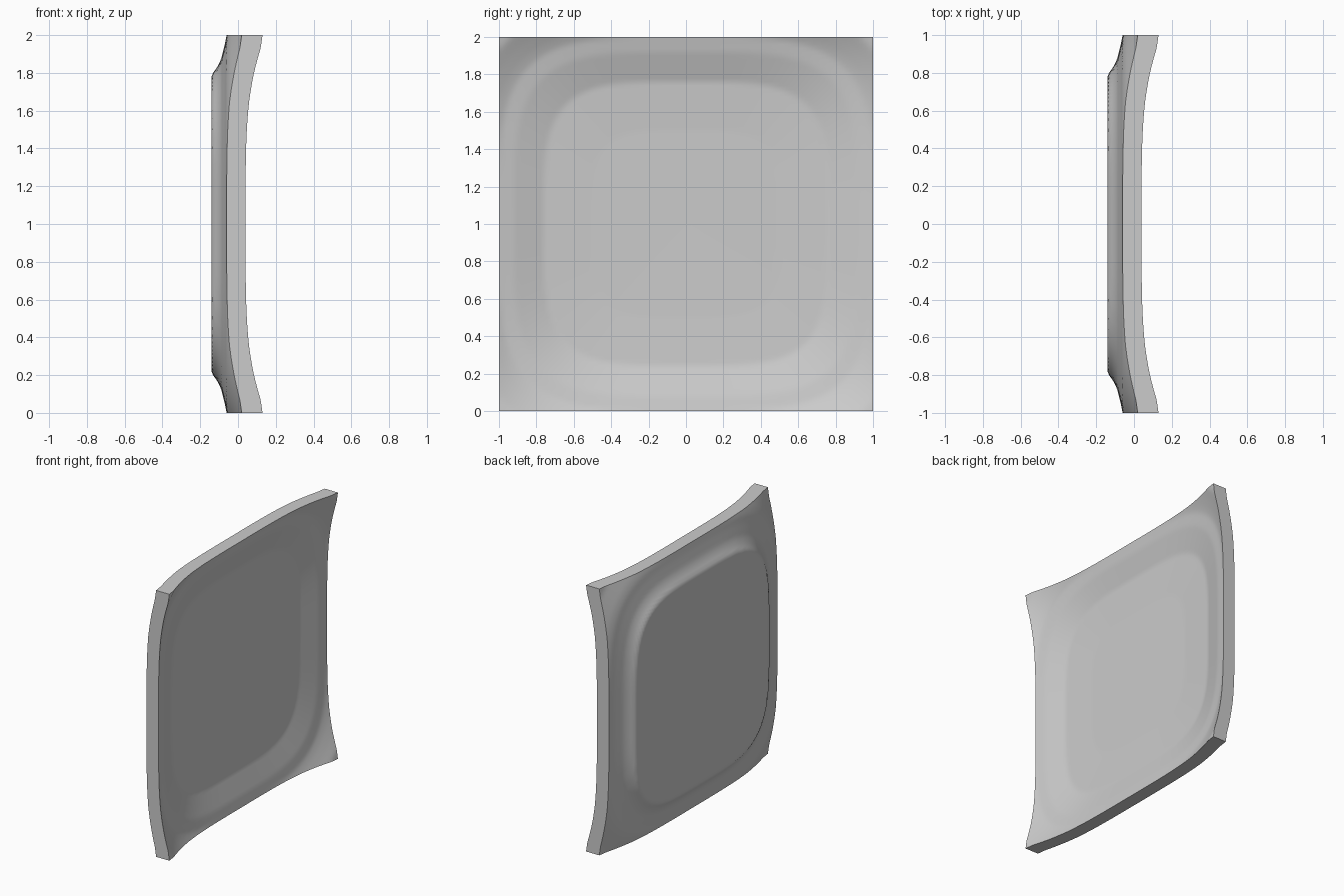
import bpy
import bmesh
import math

cube = bpy.data.objects.get("Cube")
if cube:
    bpy.data.objects.remove(cube, do_unlink=True)

# Depth profiles: (rounded-square distance from the centre, x depth)
BACK = [(0, -0.14), (0.79, -0.14), (0.83, -0.11), (0.87, -0.09), (0.95, -0.07),
        (1, -0.06), (1.04, -0.045), (1.09, -0.02), (1.15, 0.01), (1.19, 0.02)]
DISH = [(0, -0.04), (0.5, -0.038), (0.76, -0.025), (0.84, 0), (0.92, 0.025),
        (1, 0.04), (1.04, 0.058), (1.09, 0.085), (1.15, 0.12), (1.19, 0.13)]


def depth(profile, d):
    """Linear interpolation along a profile."""
    for (d0, x0), (d1, x1) in zip(profile, profile[1:]):
        if d <= d1:
            return x0 + (x1 - x0) * (d - d0) / (d1 - d0)
    return profile[-1][1]


def rounded_distance(y, z):
    return (y ** 4 + z ** 4) ** 0.25


# Panel: a fine box-like sheet whose two faces follow the profiles
bm = bmesh.new()
bmesh.ops.create_grid(bm, x_segments=100, y_segments=100, size=1)
back = list(bm.verts)
extruded = bmesh.ops.extrude_face_region(bm, geom=bm.faces[:], use_keep_orig=True)
front = [g for g in extruded["geom"] if isinstance(g, bmesh.types.BMVert)]
for verts, profile in ((back, BACK), (front, DISH)):
    for v in verts:
        y, z = v.co.x, v.co.y
        v.co = (depth(profile, rounded_distance(y, z)), y, z + 1)
bmesh.ops.recalc_face_normals(bm, faces=bm.faces[:])

mesh = bpy.data.meshes.new("curved_panel")
bm.to_mesh(mesh)
bm.free()
panel = bpy.data.objects.new("curved_panel", mesh)
bpy.context.collection.objects.link(panel)

# Plain grey finish
grey = bpy.data.materials.new("light_grey")
grey.use_nodes = True
grey.diffuse_color = (0.6, 0.6, 0.6, 1)
grey.node_tree.nodes["Principled BSDF"].inputs["Base Color"].default_value = (0.6, 0.6, 0.6, 1)
mesh.materials.append(grey)

# Smooth faces with a crisp outer rim
bpy.ops.object.select_all(action="DESELECT")
panel.select_set(True)
bpy.context.view_layer.objects.active = panel
bpy.ops.object.shade_smooth_by_angle(angle=math.radians(35))
